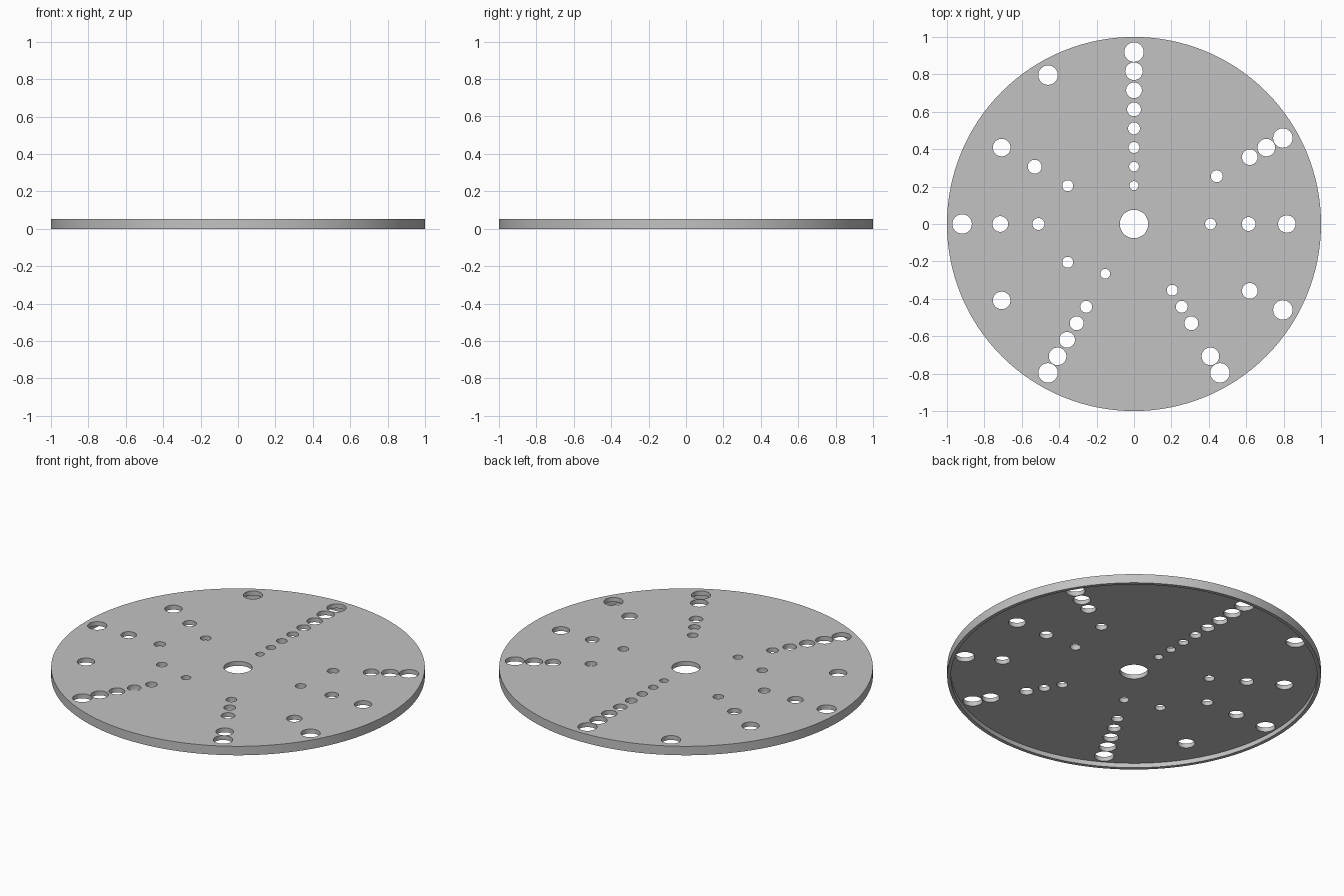
import bpy, bmesh, math
from mathutils import Matrix

cube = bpy.data.objects.get("Cube")
if cube:
    bpy.data.objects.remove(cube, do_unlink=True)

HEIGHT, SKIN, RIM = 0.053, 0.026, 0.02

grey = bpy.data.materials.new("grey")
grey.use_nodes = True
colour = (0.54, 0.54, 0.54, 1)
grey.diffuse_color = colour
grey.node_tree.nodes["Principled BSDF"].inputs["Base Color"].default_value = colour


def make_object(name, bm):
    bmesh.ops.recalc_face_normals(bm, faces=bm.faces)
    mesh = bpy.data.meshes.new(name)
    bm.to_mesh(mesh)
    bm.free()
    mesh.materials.append(grey)
    obj = bpy.data.objects.new(name, mesh)
    bpy.context.collection.objects.link(obj)
    return obj


def add_cylinder(bm, x, y, radius, low, high, sides):
    place = Matrix.Translation((x, y, (low + high) / 2))
    bmesh.ops.create_cone(bm, cap_ends=True, segments=sides, radius1=radius,
                          radius2=radius, depth=high - low, matrix=place)


def cut(target, cutter):
    mod = target.modifiers.new(cutter.name, 'BOOLEAN')
    mod.operation = 'DIFFERENCE'
    mod.solver = 'EXACT'
    mod.object = cutter
    cutter.hide_render = True
    bpy.context.view_layer.objects.active = target
    bpy.ops.object.modifier_apply(modifier=mod.name)
    bpy.data.objects.remove(cutter, do_unlink=True)


# Disc body
bm = bmesh.new()
add_cylinder(bm, 0, 0, 1, 0, HEIGHT, 128)
disc = make_object("perforated_disc", bm)

# Recess underneath, leaving a thin skirt around the edge
bm = bmesh.new()
add_cylinder(bm, 0, 0, 1 - RIM, -0.1, HEIGHT - SKIN, 128)
cut(disc, make_object("underside_recess", bm))

# Holes: for each spoke angle, the rings that are punched (ring 0 is innermost)
spokes = {
    0: (2, 4, 6),
    30: (3, 5, 6, 7),
    90: range(8),
    120: (7,),
    150: (2, 4, 6),
    180: (3, 5, 7),
    210: (2, 6),
    240: (1, 3, 4, 5, 6, 7),
    300: (2, 3, 4, 6, 7),
    330: (5, 7),
}
hole_radius = (0.024, 0.026, 0.029, 0.032, 0.037, 0.042, 0.047, 0.052)
bm = bmesh.new()
add_cylinder(bm, 0, 0, 0.076, -0.1, 0.2, 48)
for angle, rings in spokes.items():
    a = math.radians(angle)
    for ring in rings:
        r = 0.205 + 0.102 * ring
        add_cylinder(bm, r * math.cos(a), r * math.sin(a),
                     hole_radius[ring], -0.1, 0.2, 32)
cut(disc, make_object("hole_punches", bm))

# Smooth walls, sharp rims
bpy.ops.object.select_all(action='DESELECT')
disc.select_set(True)
bpy.context.view_layer.objects.active = disc
bpy.ops.object.shade_smooth_by_angle(angle=math.radians(30))
